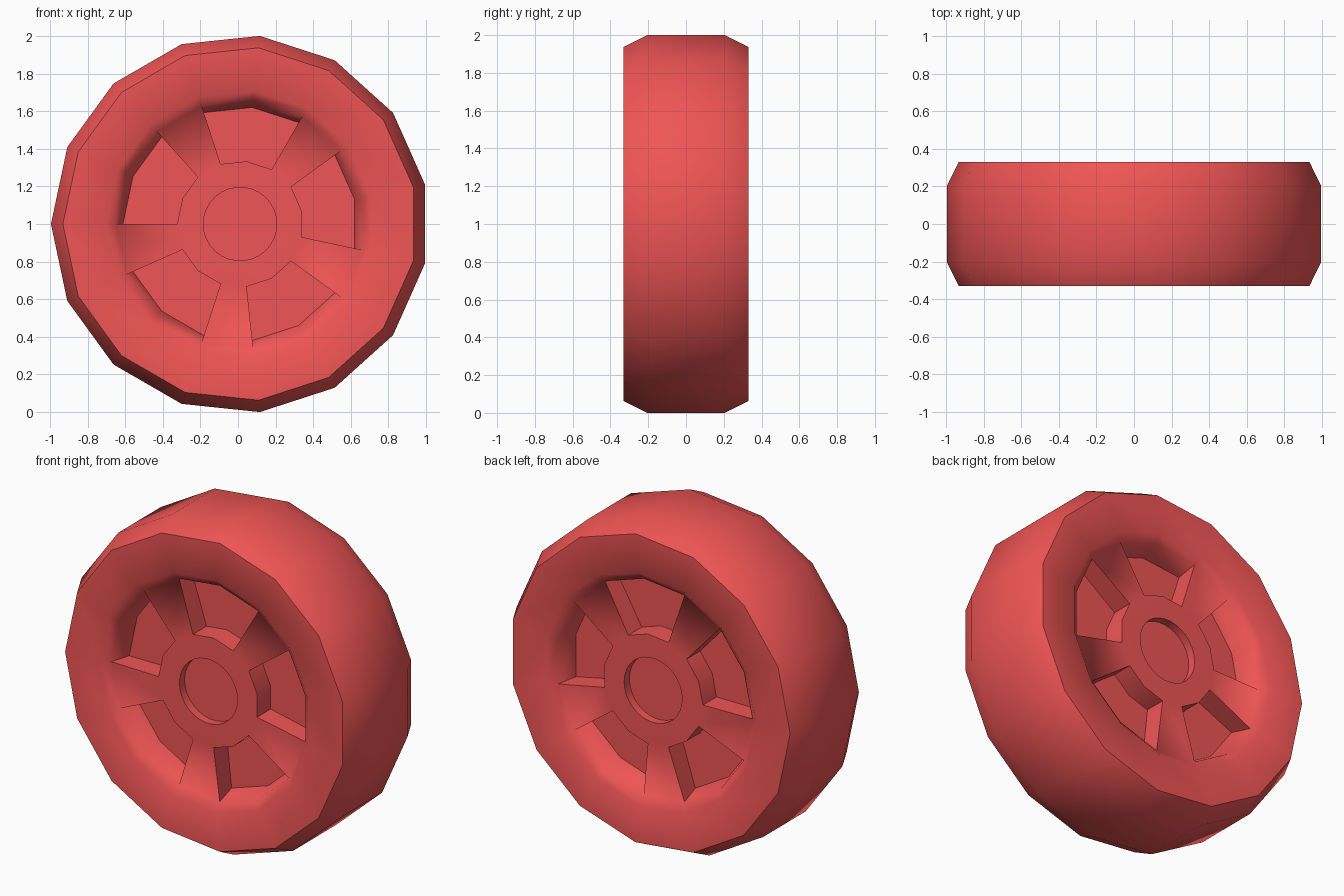
import bpy, bmesh
from math import sin, cos, radians

if "Cube" in bpy.data.objects:
    bpy.data.objects.remove(bpy.data.objects["Cube"])

N = 15                      # sides of the wheel
STEP = 360 / N
CX, CZ = 0.011, 1.0         # axle position

bm = bmesh.new()


def ring(radius, y, count=N):
    """Circle of vertices around the axle, first one at 12 degrees."""
    out = []
    for i in range(count):
        a = radians(12 + 360 / count * i)
        out.append(bm.verts.new((CX + radius * cos(a), y, CZ + radius * sin(a))))
    return out


def quad(a, b, k, j):
    bm.faces.new((a[k], a[j], b[j], b[k]))


def build_side(s):
    # Tyre shoulder, sidewall and inner lip
    tread = ring(1.0055, s * 0.205)
    shoulder = ring(0.942, s * 0.33)
    inner = ring(0.71, s * 0.33)
    lip = ring(0.66, s * 0.29)
    # Pocket floor and hub rings
    floor_out = ring(0.623, s * 0.17)
    floor_in = ring(0.335, s * 0.17)
    hub = ring(0.335, s * 0.30)
    cap = ring(0.195, s * 0.30, 2 * N)
    cap_floor = ring(0.195, s * 0.25, 2 * N)

    for k in range(N):
        j = (k + 1) % N
        quad(tread, shoulder, k, j)
        quad(shoulder, inner, k, j)
        quad(inner, lip, k, j)
        if k % 3 == 1:
            # Spoke top and its two side walls
            quad(lip, hub, k, j)
            for e in (k, j):
                bm.faces.new((lip[e], floor_out[e], floor_in[e], hub[e]))
        else:
            # Pocket between spokes
            quad(lip, floor_out, k, j)
            quad(floor_out, floor_in, k, j)
            quad(floor_in, hub, k, j)
        # Hub face
        bm.faces.new((hub[k], hub[j], cap[2 * j], cap[2 * k + 1], cap[2 * k]))
    # Centre recess
    for k in range(2 * N):
        quad(cap, cap_floor, k, (k + 1) % (2 * N))
    bm.faces.new(cap_floor)
    return tread


front = build_side(-1)
back = build_side(1)
# Tread
for k in range(N):
    quad(front, back, k, (k + 1) % N)

bmesh.ops.recalc_face_normals(bm, faces=bm.faces)
mesh = bpy.data.meshes.new("wheel")
bm.to_mesh(mesh)
bm.free()
wheel = bpy.data.objects.new("wheel", mesh)
bpy.context.collection.objects.link(wheel)

# Red finish
mat = bpy.data.materials.new("red")
mat.diffuse_color = (0.87, 0.09, 0.09, 1)
mat.use_nodes = True
mat.node_tree.nodes["Principled BSDF"].inputs["Base Color"].default_value = mat.diffuse_color
mesh.materials.append(mat)

bpy.context.view_layer.objects.active = wheel
wheel.select_set(True)
bpy.ops.object.shade_smooth_by_angle(angle=radians(45))
